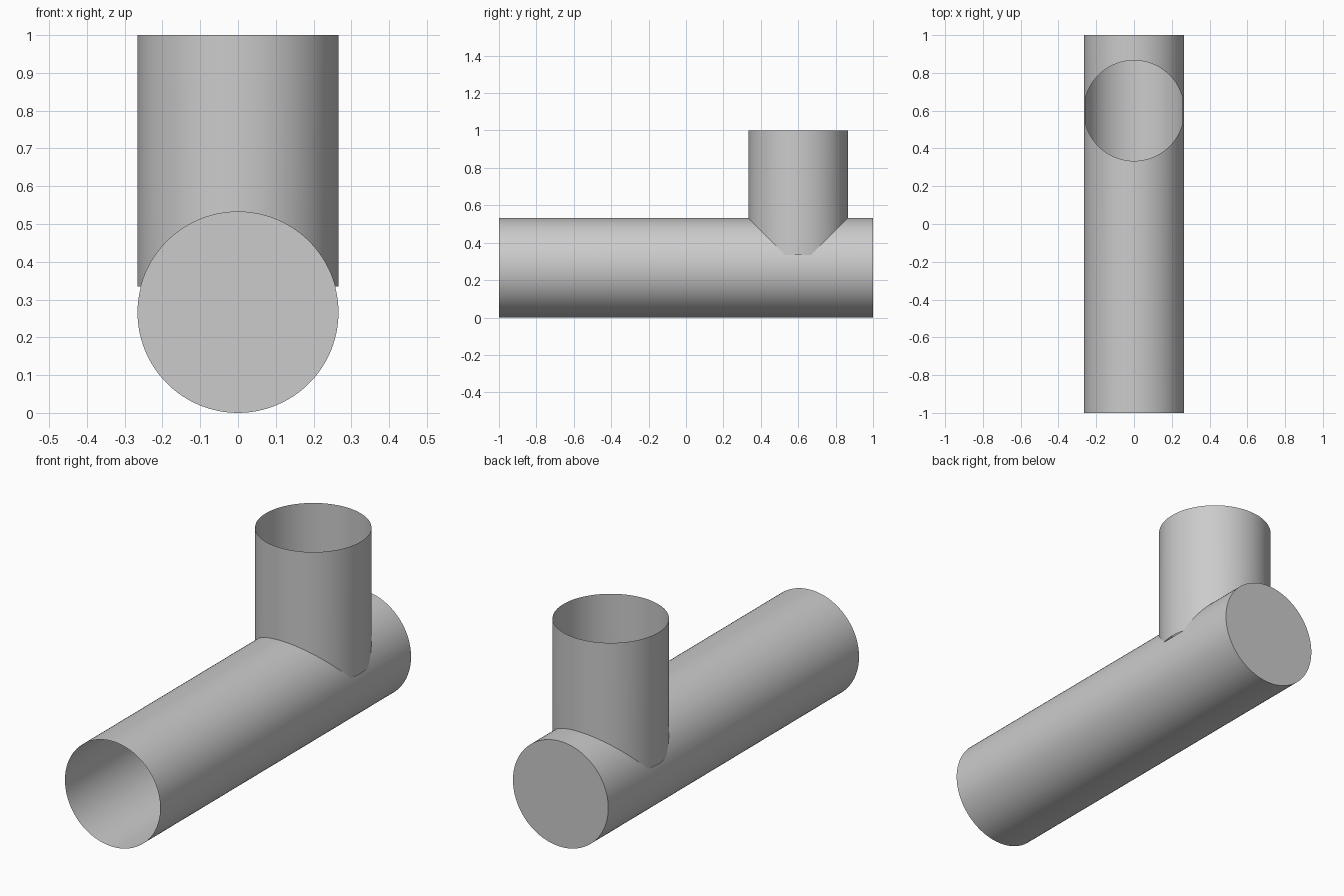
import bpy, bmesh
from math import sin, cos, pi, radians

cube = bpy.data.objects.get("Cube")
if cube:
    bpy.data.objects.remove(cube, do_unlink=True)

R = 0.266         # radius shared by both pipes
BRANCH_Y = 0.6    # branch position along the main pipe
SEGS = 96
TRIM = R + R * sin(radians(15))   # lowest level of the branch wall

grey = bpy.data.materials.new("pipe grey")
grey.use_nodes = True
colour = (0.6, 0.6, 0.6, 1)
grey.diffuse_color = colour
grey.node_tree.nodes["Principled BSDF"].inputs["Base Color"].default_value = colour


def finish(name, bm):
    bmesh.ops.remove_doubles(bm, verts=bm.verts, dist=1e-5)
    mesh = bpy.data.meshes.new(name)
    bm.to_mesh(mesh)
    bm.free()
    mesh.materials.append(grey)
    obj = bpy.data.objects.new(name, mesh)
    bpy.context.collection.objects.link(obj)
    bpy.ops.object.select_all(action='DESELECT')
    obj.select_set(True)
    bpy.context.view_layer.objects.active = obj
    bpy.ops.object.shade_smooth_by_angle(angle=radians(40))


angles = [2 * pi * i / SEGS for i in range(SEGS)]

# Main pipe: open front, closed back, saddle opening under the branch
bm = bmesh.new()
columns = []
for a in angles:
    x, z = R * cos(a), R + R * sin(a)
    w = max(z - R, 0)
    columns.append([bm.verts.new((x, y, z))
                    for y in (-1, BRANCH_Y - w, BRANCH_Y + w, 1)])
for i, a in enumerate(columns):
    b = columns[(i + 1) % SEGS]
    for k in range(3):
        opening = k == 1 and max(a[1].co.z, b[1].co.z) > TRIM + 1e-4
        flat = k == 1 and max(a[1].co.z, b[1].co.z) < R + 1e-4
        if not (opening or flat):
            bm.faces.new((a[k], b[k], b[k + 1], a[k + 1])).normal_flip()
bm.faces.new([c[3] for c in columns])
bm.normal_update()
bmesh.ops.recalc_face_normals(bm, faces=bm.faces)
finish("main_pipe", bm)

# Branch pipe: open at the top, lower rim follows the main pipe
bm = bmesh.new()
rims = []
for a in angles:
    x, y = R * cos(a), R * sin(a)
    rims.append([bm.verts.new((x, BRANCH_Y + y, z))
                 for z in (max(R + abs(y), TRIM), 1)])
for i, a in enumerate(rims):
    b = rims[(i + 1) % SEGS]
    bm.faces.new((a[0], b[0], b[1], a[1]))
finish("branch_pipe", bm)
